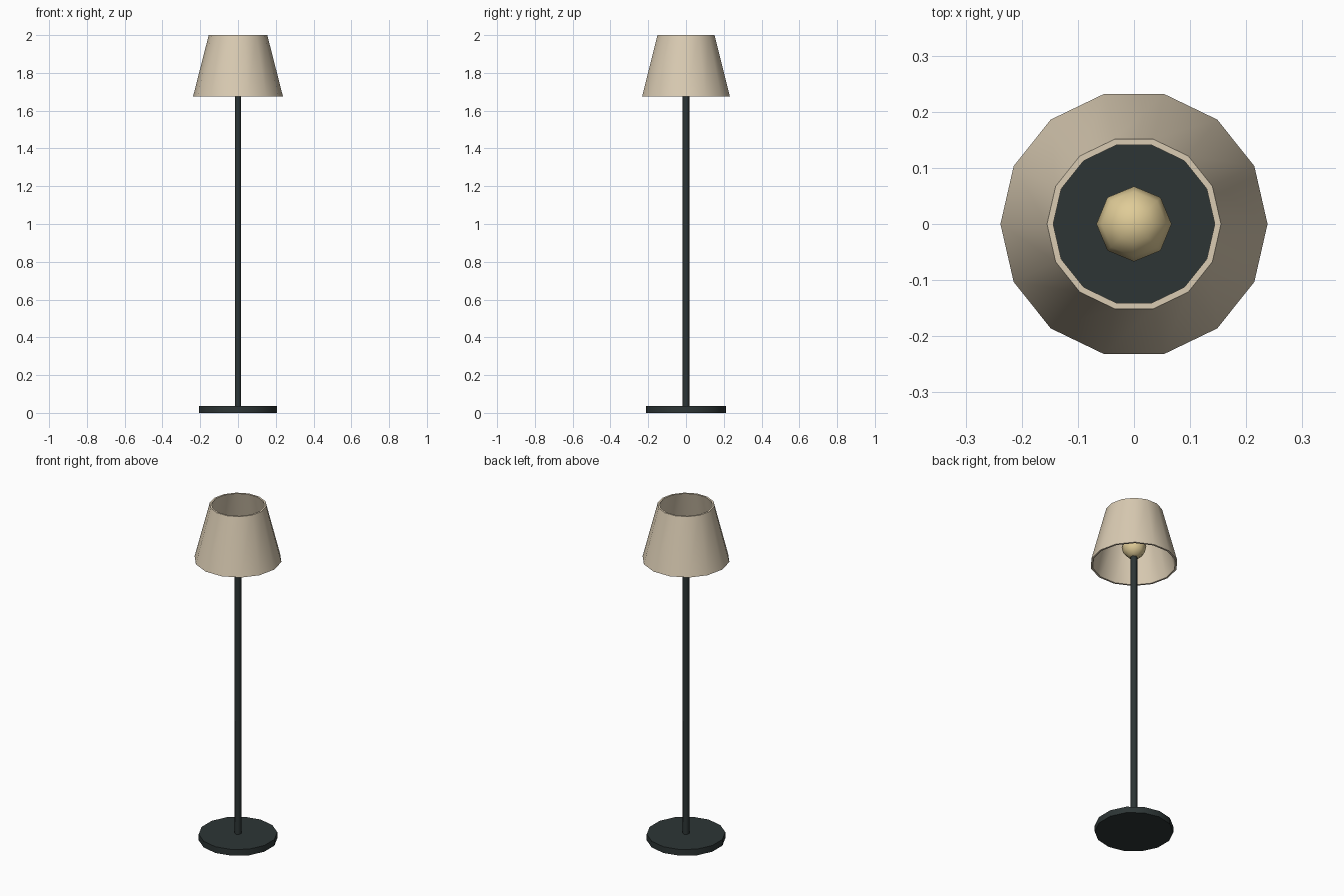
import bpy
import bmesh
from math import sin, cos, pi, radians

cube = bpy.data.objects.get("Cube")
if cube:
    bpy.data.objects.remove(cube, do_unlink=True)


def material(name, rgb):
    mat = bpy.data.materials.new(name)
    mat.use_nodes = True
    colour = (*rgb, 1.0)
    mat.diffuse_color = colour
    mat.node_tree.nodes["Principled BSDF"].inputs["Base Color"].default_value = colour
    return mat


def finish(obj, mat, angle):
    obj.data.materials.append(mat)
    bpy.ops.object.select_all(action="DESELECT")
    obj.select_set(True)
    bpy.context.view_layer.objects.active = obj
    bpy.ops.object.shade_smooth_by_angle(angle=radians(angle))


def lathe(name, profile, sides, start, mat, angle, loop=False):
    """Turn (radius, height) points around z; loop joins the last ring to the first."""
    bm = bmesh.new()
    turns = [start + 2 * pi * i / sides for i in range(sides)]
    rings = [[bm.verts.new((r * cos(a), r * sin(a), z)) for a in turns]
             for r, z in profile]
    pairs = list(zip(rings, rings[1:]))
    if loop:
        pairs.append((rings[-1], rings[0]))
    else:
        bm.faces.new(rings[0])
        bm.faces.new(rings[-1])
    for low, high in pairs:
        for i in range(sides):
            j = (i + 1) % sides
            bm.faces.new((low[i], low[j], high[j], high[i]))
    bmesh.ops.recalc_face_normals(bm, faces=bm.faces)
    mesh = bpy.data.meshes.new(name)
    bm.to_mesh(mesh)
    bm.free()
    obj = bpy.data.objects.new(name, mesh)
    bpy.context.collection.objects.link(obj)
    finish(obj, mat, angle)
    return obj


dark_metal = material("dark metal", (0.026, 0.036, 0.036))
beige_fabric = material("beige fabric", (0.70, 0.60, 0.45))
warm_glass = material("warm glass", (0.74, 0.60, 0.31))

# Round foot and slim pole
lathe("base", [(0.213, 0), (0.213, 0.037)], 14, pi / 2, dark_metal, 40)
lathe("pole", [(0.018, 0.03), (0.018, 1.73)], 6, pi / 2, dark_metal, 65)

# Bulb on top of the pole
bpy.ops.mesh.primitive_uv_sphere_add(segments=8, ring_count=6, radius=0.067,
                                     location=(0, 0, 1.78))
bulb = bpy.context.object
bulb.name = "bulb"
finish(bulb, warm_glass, 80)

# Open tapered shade with a thin wall
lathe("shade", [(0.238, 1.675), (0.155, 2.0), (0.144, 2.0), (0.227, 1.675)],
      14, 0, beige_fabric, 40, loop=True)
